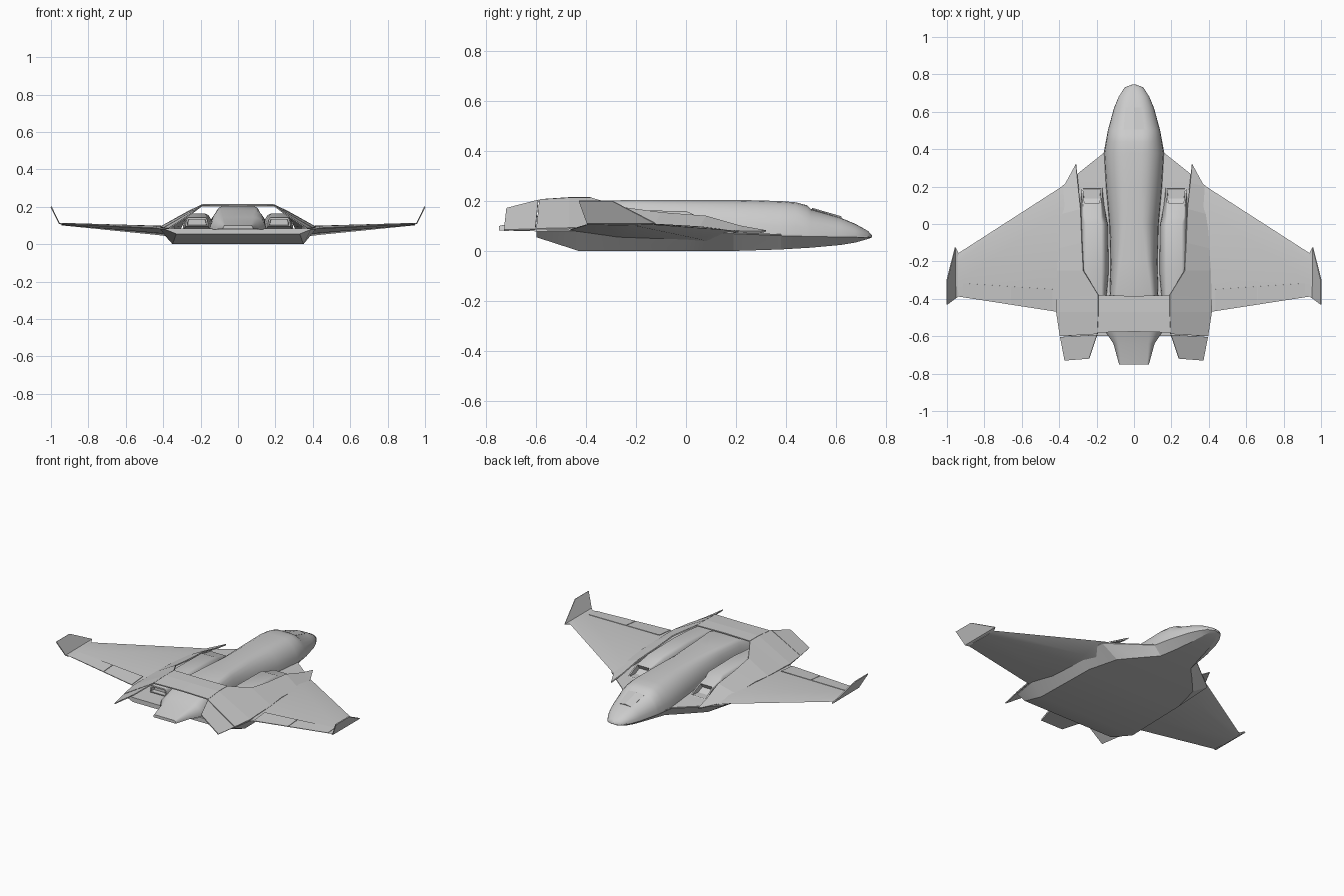
import bpy, bmesh, math
from mathutils import Vector


def finish(name, bm, mirror=False, solid=0, smooth=0):
    bmesh.ops.recalc_face_normals(bm, faces=bm.faces[:])
    me = bpy.data.meshes.new(name)
    bm.to_mesh(me)
    bm.free()
    ob = bpy.data.objects.new(name, me)
    bpy.context.collection.objects.link(ob)
    if solid:
        m = ob.modifiers.new("thickness", 'SOLIDIFY')
        m.thickness = solid
        m.offset = 0
    if mirror:
        m = ob.modifiers.new("mirror", 'MIRROR')
        m.use_mirror_merge = False
    if smooth:
        bpy.ops.object.select_all(action='DESELECT')
        ob.select_set(True)
        bpy.context.view_layer.objects.active = ob
        bpy.ops.object.shade_smooth_by_angle(angle=math.radians(smooth))
    return ob


def loft(name, rings, openings=False, **kw):
    # skin closed rings, cap the ends, optionally recess the caps as duct mouths
    bm = bmesh.new()
    vs = [[bm.verts.new(p) for p in r] for r in rings]
    n = len(rings[0])
    for a, b in zip(vs, vs[1:]):
        for i in range(n):
            j = (i + 1) % n
            bm.faces.new((a[i], a[j], b[j], b[i]))
    caps = [bm.faces.new(vs[0]), bm.faces.new(vs[-1])]
    bmesh.ops.recalc_face_normals(bm, faces=bm.faces[:])
    if openings:
        for f in caps:
            bmesh.ops.inset_individual(bm, faces=[f], thickness=0.009)
            bmesh.ops.inset_individual(bm, faces=[f], thickness=0.002, depth=-0.03)
    return finish(name, bm, **kw)


def strip(name, rows, **kw):
    # open sheet through rows of points
    bm = bmesh.new()
    vs = [[bm.verts.new(p) for p in r] for r in rows]
    for a, b in zip(vs, vs[1:]):
        for i in range(len(a) - 1):
            bm.faces.new((a[i], a[i + 1], b[i + 1], b[i]))
    return finish(name, bm, **kw)


def arch(y, w, zb, tw, zt, xc=0, slant=0, n=6):
    # rounded-shoulder section, flat base
    half = []
    for k in range(n + 1):
        a = math.pi / 2 * k / n
        half.append((tw + (w - tw) * math.cos(a), zb + (zt - zb) * math.sin(a)))
    pts = half + [(-x, z) for x, z in reversed(half)]
    return [(xc + x, y - slant * (z - zb), z) for x, z in pts]


# lower hull: faceted belly, leading-edge extension and flat deck
hull = [(.745, .006, .056, .012, .06), (.73, .025, .048, .05, .06),
        (.68, .045, .034, .082, .061), (.62, .06, .024, .107, .062),
        (.5, .085, .013, .14, .064), (.38, .115, .006, .162, .067),
        (.29, .2, .003, .275, .071), (.19, .29, 0, .40, .075),
        (0, .34, 0, .415, .08), (-.43, .35, 0, .415, .085),
        (-.6, .33, .055, .388, .084)]
loft("lower_hull", [[(bw, y, zb), (cw, y, zc - .006), (cw, y, zc), (-cw, y, zc),
                     (-cw, y, zc - .006), (-bw, y, zb)]
                    for y, bw, zb, cw, zc in hull], smooth=20)

# upper fuselage running from the nose to the beaver tail
spine = [(.745, .012, .056, .002, .064), (.73, .05, .058, .006, .08),
         (.68, .082, .06, .02, .108), (.62, .107, .062, .03, .133),
         (.5, .14, .064, .045, .168), (.485, .143, .064, .045, .183),
         (.44, .15, .065, .045, .195), (.38, .16, .066, .042, .2),
         (.2, .15, .07, .036, .205), (0, .132, .075, .042, .205),
         (-.2, .125, .075, .068, .205), (-.38, .13, .075, .092, .2),
         (-.48, .15, .075, .09, .18), (-.58, .15, .078, .08, .145),
         (-.64, .11, .08, .075, .125), (-.75, .08, .082, .07, .1)]
loft("upper_fuselage", [arch(*s) for s in spine], smooth=40)

# windscreen panel on the nose
strip("windscreen", [[(-.045, .622, .128), (0, .622, .136), (.045, .622, .128)],
                     [(-.055, .505, .164), (0, .505, .17), (.055, .505, .164)]],
      solid=.006)

# engine nacelles with slanted intake mouth and rear nozzle
nacelle = [(.195, .055, .078, .045, .13, .225, 1.7), (.1, .062, .078, .045, .145, .222, 1),
           (0, .075, .075, .04, .16, .215, 0), (-.25, .08, .075, .04, .163, .215, 0),
           (-.4, .07, .08, .045, .152, .218, 0), (-.5, .06, .095, .045, .142, .22, 0)]
loft("engine_nacelle", [arch(*s) for s in nacelle], openings=True, mirror=True, smooth=35)


# wings
def airfoil(x, le, te, z, top, bot):
    c = te - le
    return [(x, le, z), (x, le + .2 * c, z + top), (x, le + .7 * c, z + top * .7), (x, te, z),
            (x, le + .7 * c, z - bot * .7), (x, le + .2 * c, z - bot)]


loft("wing", [airfoil(.34, .232, -.478, .077, .018, .04),
              airfoil(.42, .178, -.468, .083, .016, .035),
              airfoil(.945, -.16, -.387, .108, .006, .007)], mirror=True, smooth=20)


# trailing-edge flaps
def flap(name, x0, x1):
    def row(x):
        t = (x - .42) / .525
        hz, tz = .096 + .017 * t, .085 + .024 * t
        return [(x, -.35 + .035 * t, hz), (x, -.466 + .08 * t, tz)]
    strip(name, [row(x0), row(x1)], solid=.003, mirror=True)


flap("inner_flap", .435, .658)
flap("outer_flap", .662, .915)

# upswept winglets
strip("winglet", [[(.94, -.155, .106), (.94, -.388, .106)],
                  [(.956, -.125, .112), (.955, -.398, .112)],
                  [(.999, -.295, .2), (.999, -.43, .2)]], solid=.006, mirror=True)

# strakes that rise from the wing root into the inward-leaning tail
strip("strake", [[(.31, .32, .08), (.318, .305, .076)],
                 [(.3, .22, .098), (.375, .2, .078)],
                 [(.285, .08, .138), (.395, .05, .088)],
                 [(.278, -.1, .152), (.4, -.13, .098)],
                 [(.27, -.25, .172), (.41, -.25, .093)],
                 [(.19, -.38, .211), (.413, -.4, .092)],
                 [(.19, -.47, .211), (.415, -.47, .09)],
                 [(.195, -.588, .204), (.395, -.6, .087)]], solid=.007, mirror=True)

# movable tail surfaces
strip("tail_flap", [[(.197, -.592, .203), (.394, -.604, .086)],
                    [(.24, -.72, .17), (.37, -.73, .083)]], solid=.006, mirror=True)

# flat bridge joining both tails above the fuselage
strip("tail_bridge", [[(-.19, -.38, .211), (0, -.385, .212), (.19, -.38, .211)],
                      [(-.19, -.47, .211), (0, -.47, .212), (.19, -.47, .211)],
                      [(-.195, -.58, .204), (0, -.575, .205), (.195, -.58, .204)]], solid=.007)
